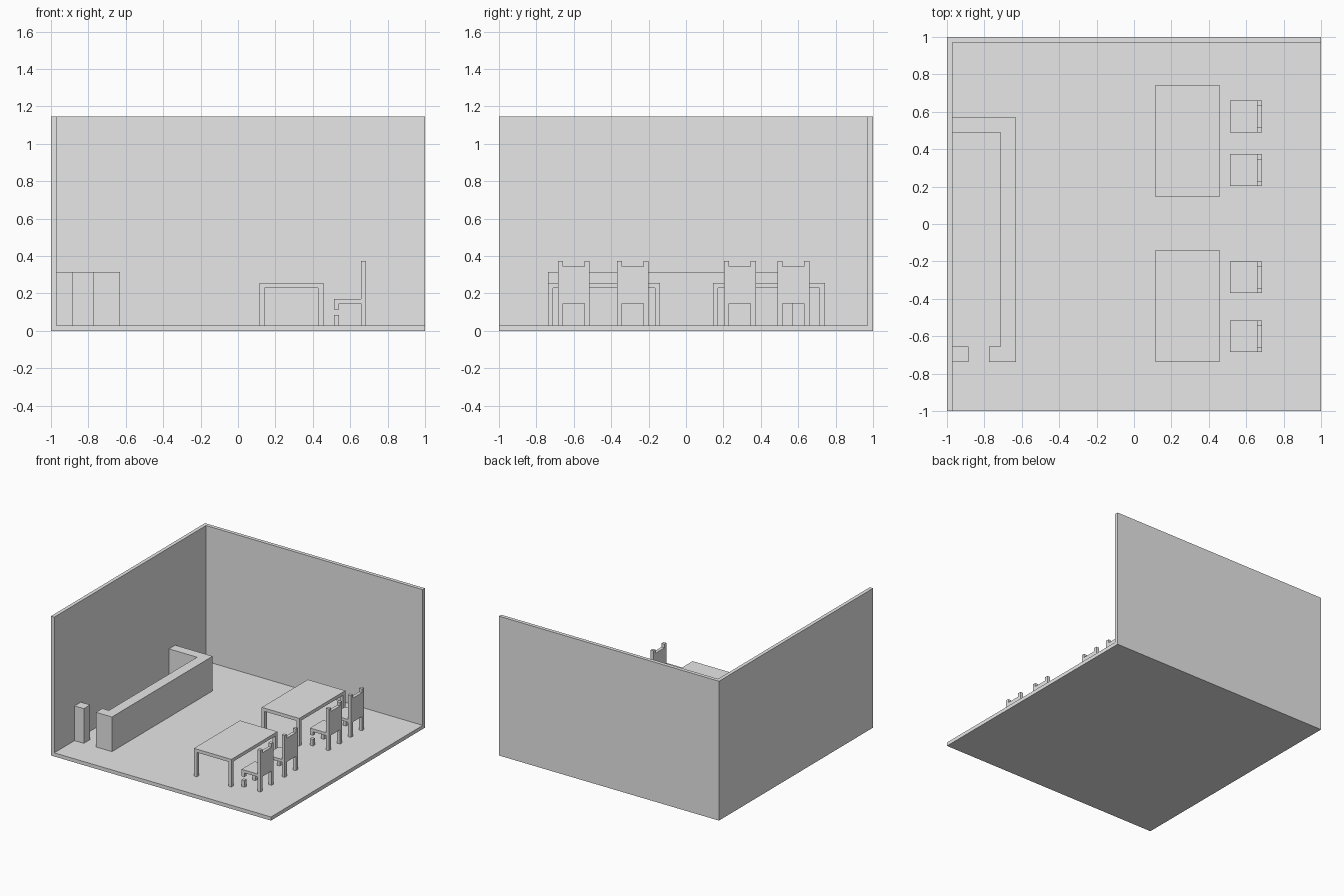
import bpy
import bmesh
from mathutils import Vector

cube = bpy.data.objects.get("Cube")
if cube:
    bpy.data.objects.remove(cube, do_unlink=True)

grey = bpy.data.materials.new("plain_grey")
grey.use_nodes = True
grey.diffuse_color = (0.8, 0.8, 0.8, 1)
grey.node_tree.nodes["Principled BSDF"].inputs["Base Color"].default_value = grey.diffuse_color

FLOOR = 0.03
T = 0.027  # thickness of legs and boards


def add_prism(bm, outline, push):
    """Extrude a closed outline of 3D points along the push vector."""
    face = bm.faces.new([bm.verts.new(p) for p in outline])
    ext = bmesh.ops.extrude_face_region(bm, geom=[face], use_keep_orig=True)
    moved = [g for g in ext["geom"] if isinstance(g, bmesh.types.BMVert)]
    bmesh.ops.translate(bm, verts=moved, vec=Vector(push))


def add_box(bm, x0, x1, y0, y1, z0, z1):
    base = [(x0, y0, z0), (x1, y0, z0), (x1, y1, z0), (x0, y1, z0)]
    add_prism(bm, base, (0, 0, z1 - z0))


def finish(bm, name):
    bmesh.ops.recalc_face_normals(bm, faces=bm.faces)
    mesh = bpy.data.meshes.new(name)
    bm.to_mesh(mesh)
    bm.free()
    mesh.materials.append(grey)
    obj = bpy.data.objects.new(name, mesh)
    bpy.context.collection.objects.link(obj)
    return obj


def place_copy(obj, name, y):
    copy = bpy.data.objects.new(name, obj.data)
    bpy.context.collection.objects.link(copy)
    copy.location.y = y


# Floor slab
bm = bmesh.new()
add_box(bm, -1, 1, -1, 1, 0, FLOOR)
finish(bm, "floor")

# Left and back walls as one L-shaped extrusion
bm = bmesh.new()
wall = [(-1, -1), (-0.97, -1), (-0.97, 0.97), (1, 0.97), (1, 1), (-1, 1)]
add_prism(bm, [(x, y, FLOOR) for x, y in wall], (0, 0, 1.115))
finish(bm, "walls")

# Counter with a gap at its front end
bm = bmesh.new()
counter = [(-0.97, 0.57), (-0.97, 0.49), (-0.715, 0.49), (-0.715, -0.655),
           (-0.775, -0.655), (-0.775, -0.737), (-0.63, -0.737), (-0.63, 0.57)]
add_prism(bm, [(x, y, FLOOR) for x, y in counter], (0, 0, 0.285))
finish(bm, "counter")

bm = bmesh.new()
add_box(bm, -0.97, -0.885, -0.737, -0.655, FLOOR, 0.315)
finish(bm, "counter_end_post")

# Tables: slab on four corner legs
bm = bmesh.new()
X0, X1, HALF = 0.115, 0.456, 0.299
add_box(bm, X0, X1, -HALF, HALF, 0.23, 0.257)
for x in (X0, X1 - T):
    for y in (-HALF, HALF - T):
        add_box(bm, x, x + T, y, y + T, FLOOR, 0.23)
table = finish(bm, "front_table")
table.location.y = -0.438
place_copy(table, "back_table", 0.443)

# Chairs: backrest frame cut in one outline, seat, split front legs
bm = bmesh.new()
W, BACK, FRONT = 0.085, 0.657, 0.512
SEAT_LOW, SEAT_TOP = 0.147, 0.171
half = [(W - T, SEAT_LOW), (W - T, FLOOR), (W, FLOOR),
        (W, 0.373), (W - T, 0.373), (W - T, 0.343)]
frame = half + [(-y, z) for y, z in reversed(half)]
add_prism(bm, [(BACK, y, z) for y, z in frame], (T, 0, 0))
add_box(bm, FRONT, BACK, -W, W, SEAT_LOW, SEAT_TOP)
for y in (-W, W - T):
    add_box(bm, FRONT, FRONT + T, y, y + T, FLOOR, 0.085)
    add_box(bm, FRONT, FRONT + T, y, y + T, 0.115, SEAT_LOW)
chair = finish(bm, "chair_1")
chair.location.y = -0.6
for i, y in enumerate((-0.285, 0.288, 0.574)):
    place_copy(chair, f"chair_{i + 2}", y)
